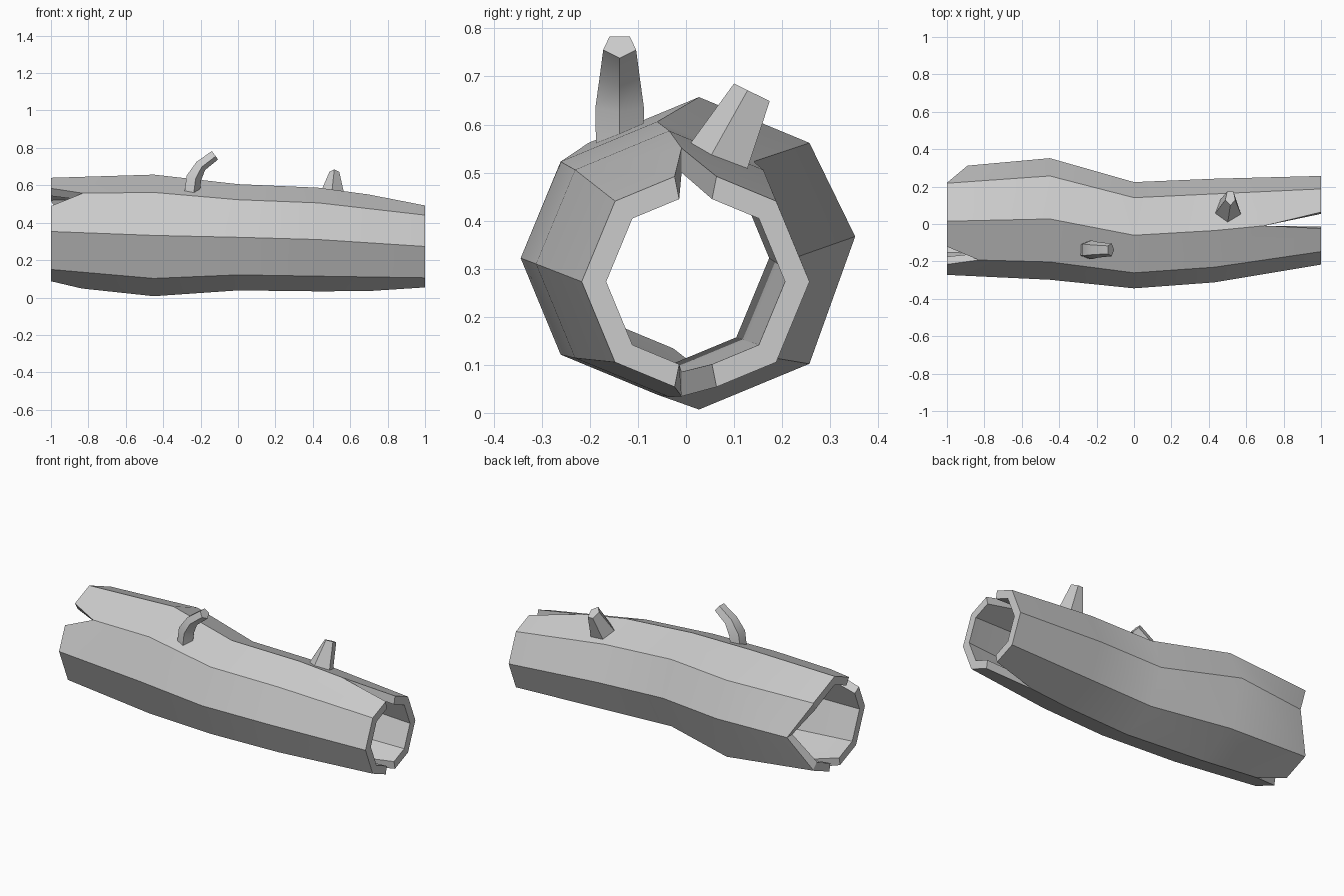
import bpy, bmesh, math
from mathutils import Vector

cube = bpy.data.objects.get("Cube")
if cube:
    bpy.data.objects.remove(cube, do_unlink=True)

bark = bpy.data.materials.new("grey_bark")
bark.use_nodes = True
GREY = (0.6, 0.6, 0.6, 1)
bark.diffuse_color = GREY
bark.node_tree.nodes["Principled BSDF"].inputs["Base Color"].default_value = GREY


def finish(bm, name):
    bmesh.ops.remove_doubles(bm, verts=bm.verts, dist=0.0005)
    bmesh.ops.recalc_face_normals(bm, faces=bm.faces)
    mesh = bpy.data.meshes.new(name)
    bm.to_mesh(mesh)
    bm.free()
    mesh.materials.append(bark)
    obj = bpy.data.objects.new(name, mesh)
    bpy.context.collection.objects.link(obj)
    bpy.ops.object.select_all(action='DESELECT')
    obj.select_set(True)
    bpy.context.view_layer.objects.active = obj
    bpy.ops.object.shade_smooth_by_angle(angle=math.radians(28))


# Hollow trunk: octagonal stations (x, centre y, centre z, radius)
SIDES = 8
STATIONS = [(-1, 0.015, 0.353, 0.287), (-0.45, 0.027, 0.332, 0.325),
            (0, -0.06, 0.322, 0.284), (0.43, -0.035, 0.31, 0.277),
            (1, 0.02, 0.273, 0.237)]
WALL = 0.051
# Splits at the ends: (station, corner) -> (depth along corner edge, width)
BACK, TOP, FRONT_TOP, BOTTOM = 0, 2, 3, 6
LAST = len(STATIONS) - 1
SPLITS = {(LAST, TOP): (0.47, 0.26), (LAST, BOTTOM): (0.47, 0.26),
          (0, FRONT_TOP): (0.69, 0.33), (0, BACK): (0.8, 0.97),
          (0, BOTTOM): (0.7, 0.25)}


def corner(s, k):
    """Outer and inner point of a station corner."""
    x, cy, cz, r = STATIONS[s]
    a = math.tau * k / SIDES
    lift = 0.035 if (s, k % SIDES) == (1, BACK) else 0
    return [Vector((x, cy + q * math.cos(a), cz + q * math.sin(a) + lift))
            for q in (r, r - WALL)]


def mix(p, q, t):
    return [a.lerp(b, t) for a, b in zip(p, q)]


def end_path(a, b, k, other):
    """Points at one corner of a panel's far edge, with a split if any."""
    split = SPLITS.get((b, k % SIDES))
    if not split:
        return [corner(b, k)]
    depth, width = split
    return [mix(corner(a, k), corner(b, k), depth),
            mix(corner(b, k), corner(b, other), width)]


bm = bmesh.new()


def face(points):
    bm.faces.new([bm.verts.new(p) for p in points])


for s in range(LAST):
    # the far edge of each panel is the one nearer the end of the trunk
    a, b = (s + 1, s) if s == 0 else (s, s + 1)
    for k in range(SIDES):
        rim = end_path(a, b, k + 1, k) + end_path(a, b, k, k + 1)[::-1]
        panel = [corner(a, k), corner(a, k + 1)] + rim
        face([p[0] for p in panel])
        face([p[1] for p in reversed(panel)])
        if b in (0, LAST):
            for p, q in zip(rim, rim[1:]):
                face([p[0], p[1], q[1], q[0]])
finish(bm, "hollow_trunk")


# Broken branches: five-sided lofts, each ring is (centre, side radius, other radius)
def branch(name, rings, side):
    bm = bmesh.new()
    side = Vector(side)
    centres = [Vector(r[0]) for r in rings]
    loops = []
    for i, (_, ru, rv) in enumerate(rings):
        tangent = centres[min(i + 1, len(rings) - 1)] - centres[max(i - 1, 0)]
        across = tangent.normalized().cross(side)
        angles = [math.tau * j / 5 - math.pi / 2 for j in range(5)]
        loops.append([bm.verts.new(centres[i] + side * ru * math.cos(t)
                                   + across * rv * math.sin(t)) for t in angles])
    for lo, hi in zip(loops, loops[1:]):
        for j in range(5):
            n = (j + 1) % 5
            bm.faces.new((lo[j], lo[n], hi[n], hi[j]))
    bm.faces.new(loops[0])
    bm.faces.new(loops[-1])
    finish(bm, name)


branch("bent_branch", [((-0.25, -0.138, 0.56), 0.052, 0.045),
                       ((-0.24, -0.138, 0.64), 0.053, 0.045),
                       ((-0.202, -0.138, 0.705), 0.044, 0.035),
                       ((-0.125, -0.138, 0.763), 0.036, 0.031)], (0, 1, 0))
branch("stub_branch", [((0.5, 0.067, 0.515), 0.078, 0.075),
                       ((0.515, 0.141, 0.665), 0.028, 0.046)], (1, 0, 0))
